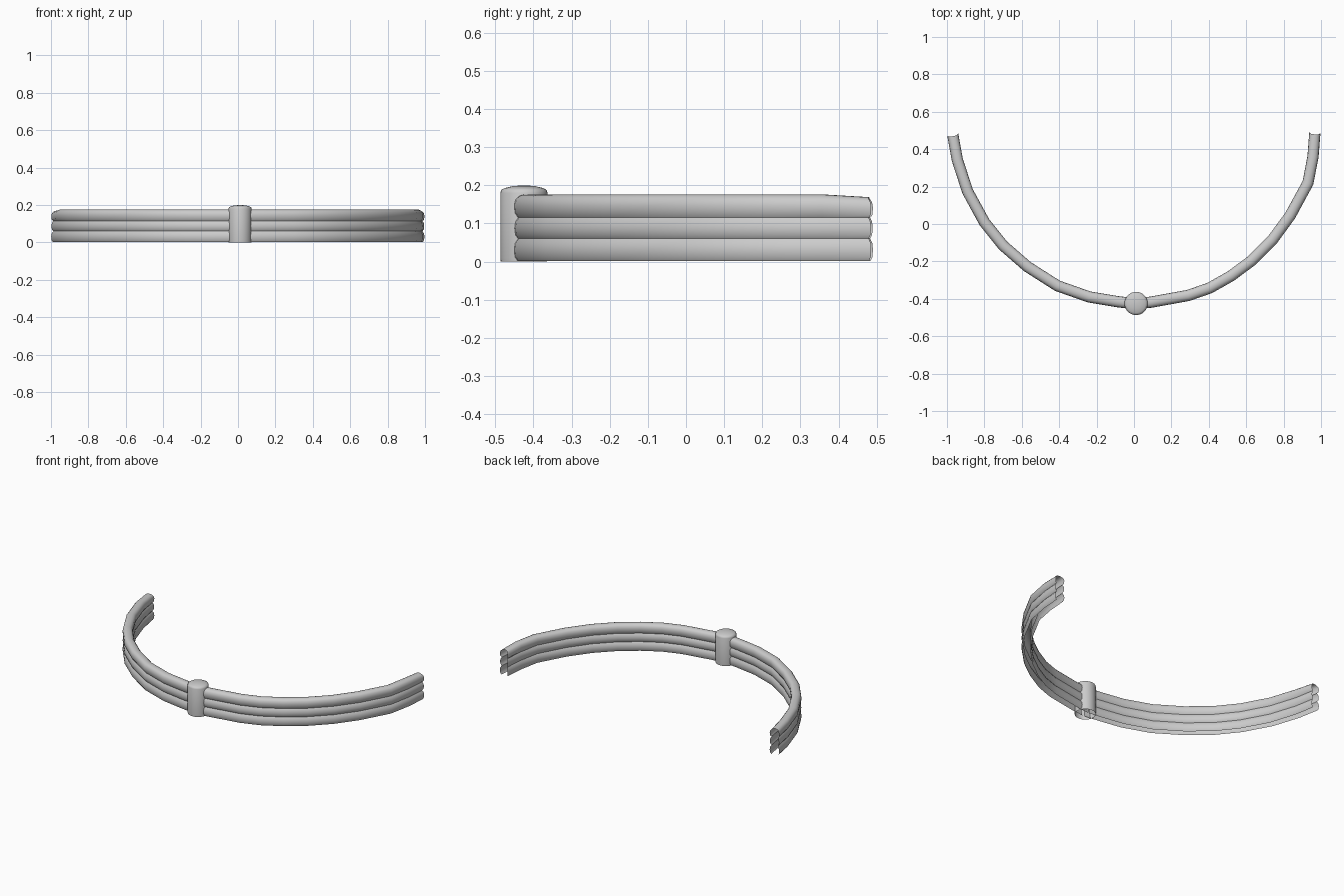
import bpy, bmesh, math
from mathutils import Vector

if "Cube" in bpy.data.objects:
    bpy.data.objects.remove(bpy.data.objects["Cube"])

def finish(bm, name, angle):
    bmesh.ops.recalc_face_normals(bm, faces=bm.faces)
    me = bpy.data.meshes.new(name)
    bm.to_mesh(me)
    bm.free()
    ob = bpy.data.objects.new(name, me)
    bpy.context.collection.objects.link(ob)
    bpy.ops.object.select_all(action='DESELECT')
    ob.select_set(True)
    bpy.context.view_layer.objects.active = ob
    bpy.ops.object.shade_smooth_by_angle(angle=math.radians(angle))
    return ob

# Three-ridge cross-section (sideways offset, height), open underneath
half = [(.022, .002), (.028, .012), (.030, .030), (.028, .048), (.020, .060),
        (.027, .070), (.029, .087), (.027, .104), (.020, .115),
        (.028, .127), (.030, .147), (.027, .162), (.019, .171), (.009, .175)]
profile = half + [(0, .176)] + [(-o, z) for o, z in reversed(half)]

def band(name, path):
    pts = [Vector((x, y, 0)) for x, y in path]
    bm = bmesh.new()
    rows = []
    last = len(pts) - 1
    for i, p in enumerate(pts):
        t = (pts[min(i + 1, last)] - pts[max(i - 1, 0)]).normalized()
        side = Vector((t.y, -t.x, 0))
        row = []
        for o, z in profile:
            co = p + side * o
            if i == last:
                # scalloped free end: grooves sit slightly further back
                co -= t * (.030 - max(abs(o), .018)) * .7
                z = z * .96 if z > .12 else z
            row.append(bm.verts.new((co.x, co.y, z)))
        rows.append(row)
    for a, b in zip(rows, rows[1:]):
        for j in range(len(profile) - 1):
            bm.faces.new((a[j], a[j + 1], b[j + 1], b[j]))
    return finish(bm, name, 35)

# Curved bands running from the post to the free ends
band("left_band", [(0, -.426), (-.09, -.415), (-.24, -.39), (-.41, -.33), (-.57, -.228),
                   (-.70, -.115), (-.80, .01), (-.89, .175), (-.945, .345), (-.969, .478)])
band("right_band", [(.01, -.426), (.09, -.418), (.29, -.382), (.405, -.342), (.52, -.277),
                    (.63, -.195), (.74, -.085), (.835, .045), (.93, .22), (.957, .36), (.967, .488)])

# Round post with softly domed top, open underneath
bm = bmesh.new()
rings = []
N = 32
for r, z in [(.061, 0), (.062, .01), (.062, .180), (.059, .188), (.050, .193), (.028, .198)]:
    rings.append([bm.verts.new((.011 + r * math.cos(2 * math.pi * k / N),
                                -.425 + r * math.sin(2 * math.pi * k / N), z)) for k in range(N)])
for a, b in zip(rings, rings[1:]):
    for k in range(N):
        bm.faces.new((a[k], a[(k + 1) % N], b[(k + 1) % N], b[k]))
tip = bm.verts.new((.011, -.425, .2))
for k in range(N):
    bm.faces.new((rings[-1][k], rings[-1][(k + 1) % N], tip))
finish(bm, "post", 50)
